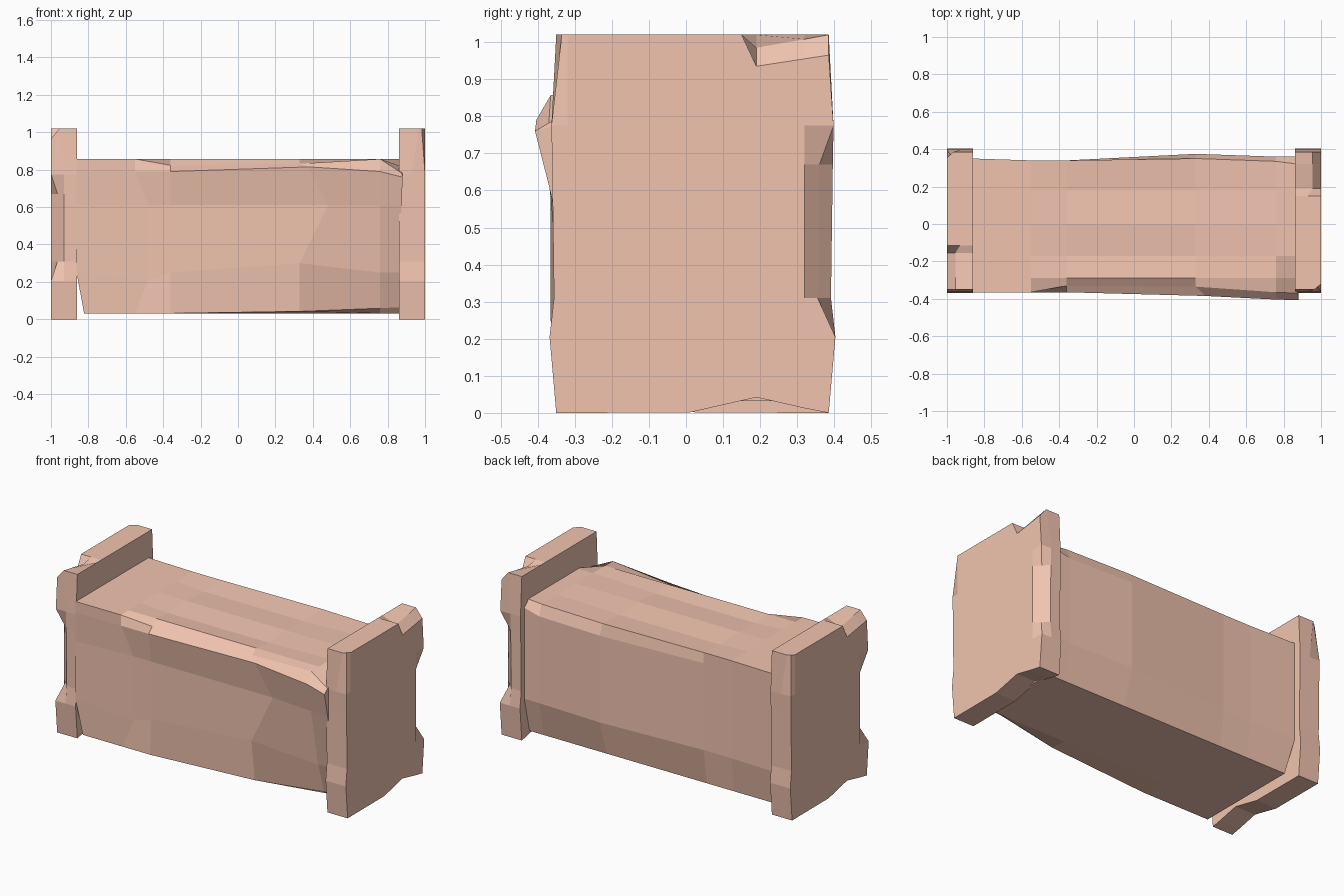
import bpy, bmesh
from itertools import product

if "Cube" in bpy.data.objects:
    bpy.data.objects.remove(bpy.data.objects["Cube"])

stone = bpy.data.materials.new("terracotta_stone")
stone.diffuse_color = (0.88, 0.55, 0.43, 1)
stone.use_nodes = True
stone.node_tree.nodes["Principled BSDF"].inputs["Base Color"].default_value = stone.diffuse_color


def chipped_block(name, xs, ys, zs, rule, chips, turn=False):
    """Gridded box bent by a rule; chips {(i, j, k): shift} then move single corners."""
    n = (len(xs), len(ys), len(zs))
    bm = bmesh.new()
    grid = {}

    def vert(p):
        if p not in grid:
            x, y, z = rule(xs[p[0]], ys[p[1]], zs[p[2]])
            d = chips.get(p, (0, 0, 0))
            x, y, z = x + d[0], y + d[1], z + d[2]
            if turn:  # half turn about the slab centre line
                x, y = -x, 0.035 - y
            grid[p] = bm.verts.new((x, y, z))
        return grid[p]

    for a in range(3):
        b, c = (a + 1) % 3, (a + 2) % 3
        for side in (0, n[a] - 1):
            for u, v in product(range(n[b] - 1), range(n[c] - 1)):
                loop = []
                for du, dv in ((0, 0), (1, 0), (1, 1), (0, 1)):
                    p = [0, 0, 0]
                    p[a], p[b], p[c] = side, u + du, v + dv
                    loop.append(vert(tuple(p)))
                bm.faces.new(loop)
    bmesh.ops.recalc_face_normals(bm, faces=bm.faces)
    me = bpy.data.meshes.new(name)
    bm.to_mesh(me)
    bm.free()
    me.materials.append(stone)
    ob = bpy.data.objects.new(name, me)
    bpy.context.collection.objects.link(ob)


# End slabs: the left one is the right one turned half round
slab_x = [0.861, 0.93, 1.0]
slab_y = [-0.35, -0.32, 0.01, 0.15, 0.19, 0.32, 0.385]
slab_z = [0, 0.205, 0.31, 0.67, 0.775, 1.02]
swell = dict(zip(slab_z, [0, 0.018, 0.006, 0.011, 0.013, 0]))


def slab_rule(x, y, z):
    if z == 0:                                   # notch under the slab
        return x, y, max(0, 0.042 * (1 - abs(y - 0.19) / 0.185))
    if y == slab_y[0]:                           # uneven front and back edges
        y -= swell[z]
    elif y == slab_y[-1]:
        y += swell[z]
    return x, y, z


slab_chips = {
    (2, 6, 2): (-0.035, -0.036, 0),              # outer back corner
    (2, 6, 3): (-0.035, -0.036, 0),
    (1, 4, 5): (0.025, 0, -0.035),               # outer top edge
    (1, 5, 5): (0.025, 0, -0.012),
    (1, 6, 5): (0.025, 0, 0),
    (2, 4, 5): (0, 0, -0.085),
    (2, 5, 5): (0, 0, -0.065),
    (2, 6, 5): (0, 0, -0.055),
    (1, 0, 5): (0.035, 0, 0),                    # outer front corner
    (2, 0, 5): (-0.018, 0.015, 0),
}
for side in ("right", "left"):
    chipped_block(side + "_end_slab", slab_x, slab_y, slab_z,
                  slab_rule, slab_chips, turn=(side == "left"))

# Middle block between the slabs
body_x = [-0.863, -0.55, -0.36, 0.33, 0.76, 0.875]
body_y = [-0.365, -0.29, -0.17, 0.0, 0.18, 0.35]
body_z = [0.032, 0.25, 0.61, 0.79, 0.857]


def body_rule(x, y, z):
    t = max(0, (x + 0.36) / 1.235) ** 2          # front leans out to the right
    base, top = z == body_z[0], z == body_z[-1]
    front, back = y == body_y[0], y == body_y[-1]
    if front and not top:
        y += t * (0.24 * (0.76 - z) - 0.04)
        if base:
            z += 0.033 * t
            y += 0.015
    elif back:
        if base:                                 # undercut back edge
            y -= 0.04
        elif x > 0 and not top:                  # back swells on the right
            y += 0.025 if x < 0.5 else 0.01
        elif abs(x + 0.45) < 0.11:
            y -= 0.01
    elif base and y == body_y[1]:
        y += 0.09
    elif top and abs(x) < 0.4 and abs(abs(y) - 0.175) < 0.01:
        z -= 0.012                               # worn top
    if base and x == body_x[0]:                  # lower left corners
        x += 0.04
    return x, y, z


body_chips = {
    (1, 0, 1): (0.07, 0.022, -0.04),             # shallow front hollow
    (1, 0, 2): (0.07, 0.022, 0),
    (2, 0, 1): (0, 0.022, 0),
    (2, 0, 2): (0, 0.022, 0),
    (3, 0, 1): (0, 0, 0.05),
    (3, 0, 2): (0.15, 0.022, 0),
    (2, 0, 4): (0, 0.035, -0.034),               # chipped front top edge
    (3, 0, 4): (0, 0.03, -0.025),
    (3, 0, 3): (0.05, -0.005, 0.025),
    (5, 0, 3): (0.005, 0.005, -0.03),            # front right corner
    (5, 0, 4): (0, -0.005, -0.075),
    (5, 1, 4): (0, 0, -0.04),
    (5, 5, 3): (0, 0, 0.03),                     # back top edge
    (4, 5, 4): (0, -0.015, 0),
    (5, 5, 4): (0, -0.03, 0),
}
chipped_block("middle_block", body_x, body_y, body_z, body_rule, body_chips)
